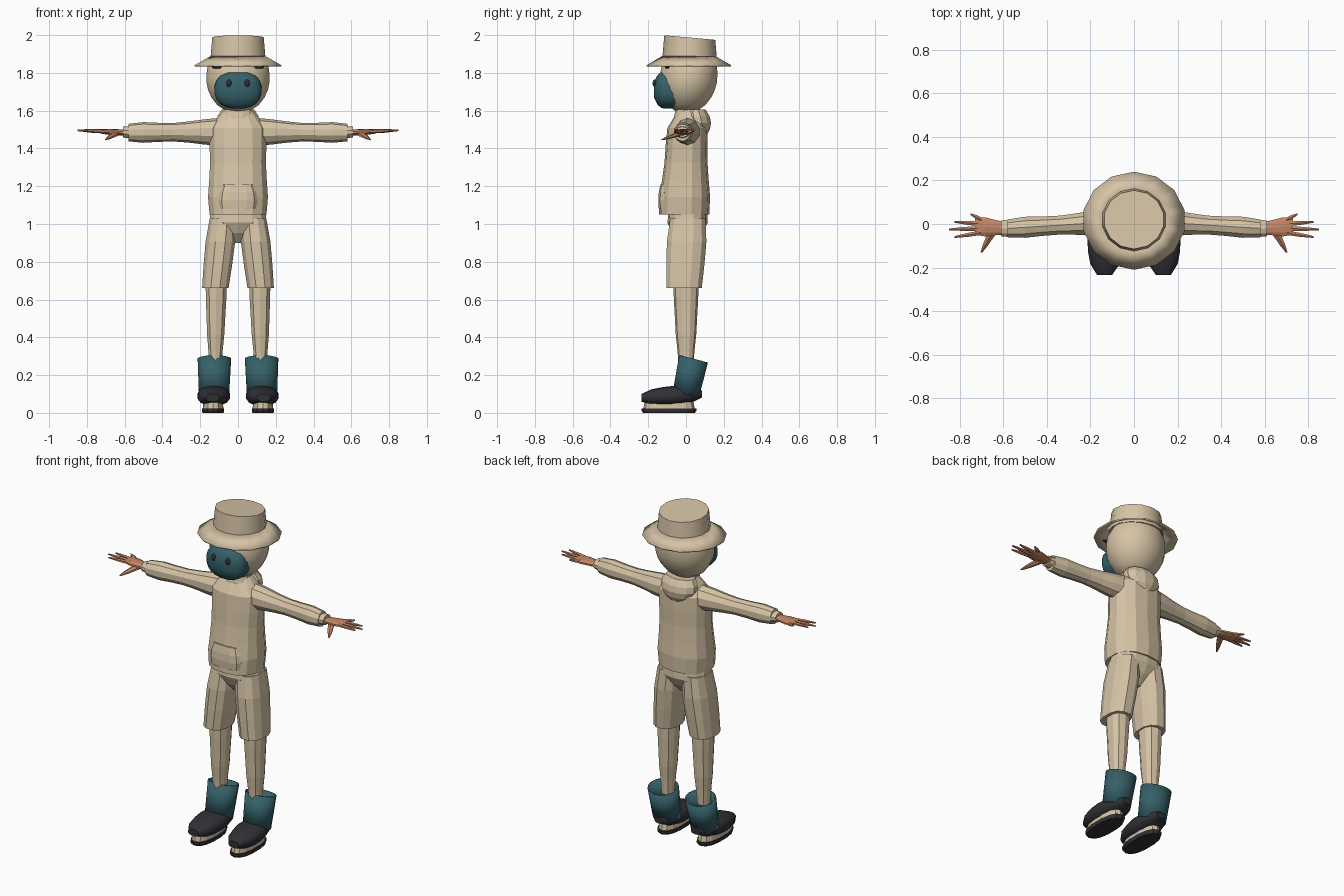
import bpy
import bmesh
from math import cos, sin, tau, sqrt, copysign, radians
from mathutils import Vector

cube = bpy.data.objects.get("Cube")
if cube:
    bpy.data.objects.remove(cube, do_unlink=True)


def material(name, red, green, blue):
    mat = bpy.data.materials.new(name)
    mat.use_nodes = True
    mat.diffuse_color = (red, green, blue, 1)
    shader = mat.node_tree.nodes["Principled BSDF"]
    shader.inputs["Base Color"].default_value = mat.diffuse_color
    return mat


beige = material("beige cloth", 0.67, 0.55, 0.38)
teal = material("dark teal", 0.035, 0.12, 0.14)
charcoal = material("charcoal", 0.03, 0.03, 0.036)
skin = material("tan skin", 0.55, 0.24, 0.13)


def superellipse(angle, power):
    """Unit point on a circle that squares off as the power grows."""
    return [copysign(abs(value) ** (2 / power), value)
            for value in (cos(angle), sin(angle))]


def loft(name, mat, start, end, size, profile, axis="z", sides=12, power=2.4,
         slim=0, slope=0, hollow=False, mirror=False, smooth=False):
    """Run a cross-section from start to end, scaled by evenly spaced profile factors."""
    start, end = Vector(start), Vector(end)
    across = ["xyz".index(letter) for letter in "xyz" if letter != axis]
    bm = bmesh.new()
    rings = []
    for step, factor in enumerate(profile):
        along = step / (len(profile) - 1)
        ring = []
        for corner in range(sides):
            a, b = superellipse(tau * (corner + 0.5) / sides, power)
            point = start.lerp(end, along)
            depth = b * size[1] * factor * (1 - slim * along)
            point[across[0]] += a * size[0] * factor
            point[across[1]] += depth
            point.z += slope * depth
            ring.append(bm.verts.new(point))
        rings.append(ring)
    for lower, upper in zip(rings, rings[1:]):
        for i in range(sides):
            bm.faces.new((lower[i - 1], lower[i], upper[i], upper[i - 1]))
    if not hollow:
        bm.faces.new(rings[0])
        bm.faces.new(rings[-1])
    bmesh.ops.recalc_face_normals(bm, faces=bm.faces)
    mesh = bpy.data.meshes.new(name)
    bm.to_mesh(mesh)
    bm.free()
    mesh.materials.append(mat)
    part = bpy.data.objects.new(name, mesh)
    bpy.context.collection.objects.link(part)
    if hollow:
        part.modifiers.new("Solidify", "SOLIDIFY").thickness = 0.008
    if mirror:
        part.modifiers.new("Mirror", "MIRROR").use_mirror_merge = False
    if smooth:
        bpy.ops.object.select_all(action="DESELECT")
        part.select_set(True)
        bpy.context.view_layer.objects.active = part
        bpy.ops.object.shade_smooth_by_angle(angle=radians(45))


def bead(name, mat, centre, radii):
    """Mirrored pair of small ellipsoids."""
    reach = Vector((0, 0, radii[2]))
    factors = [sqrt(1 - (k / 4.1) ** 2) for k in range(-4, 5)]
    loft(name, mat, Vector(centre) - reach, Vector(centre) + reach, radii, factors,
         power=2, mirror=True, smooth=True)


# Hat: flared brim and crown with a sloping top
loft("hat_brim", beige, start=(0, 0.015, 1.84), end=(0, 0.015, 1.89),
     size=(0.237, 0.225), profile=(1, 0.62), sides=14, power=2, hollow=True, smooth=True)
loft("hat_crown", beige, start=(0, 0.02, 1.87), end=(0, 0.02, 1.987),
     size=(0.15, 0.145), profile=(1, 0.93), sides=14, power=2, slope=-0.09, smooth=True)

# Head with face covering, nostrils and eyes
loft("head", beige, start=(0, 0, 1.59), end=(0, 0.02, 1.87), size=(0.169, 0.154),
     profile=(0.3, 0.66, 0.84, 0.95, 1, 1, 0.97, 0.85), sides=20, power=2, smooth=True)
loft("face_mask", teal, start=(0, -0.05, 1.71), end=(0, -0.17, 1.71), size=(0.125, 0.1),
     profile=(1, 1, 1, 1, 0.97, 0.8, 0.4), axis="y", sides=20, smooth=True)
bead("nostrils", charcoal, centre=(0.048, -0.165, 1.745), radii=(0.014, 0.012, 0.02))
bead("eyes", charcoal, centre=(0.11, -0.1, 1.83), radii=(0.03, 0.012, 0.008))
loft("neck", beige, start=(0, 0, 1.5), end=(0, 0, 1.64), size=(0.085, 0.065),
     profile=(1, 1, 0.75))

# Hooded sweater: body, pouch pocket and hood lying on the back
loft("sweater_body", beige, start=(0, -0.01, 1.05), end=(0, 0.01, 1.6), size=(0.162, 0.14),
     profile=(0.95, 1, 0.96, 0.93, 0.95, 0.95, 0.5), sides=14, slim=0.25)
loft("pouch_pocket", beige, start=(0, -0.09, 1.08), end=(0, -0.09, 1.21),
     size=(0.105, 0.058), profile=(0.95, 1, 0.95, 0.8), power=3.5)
loft("hood", beige, start=(0, 0.08, 1.465), end=(0, 0.05, 1.605), size=(0.113, 0.07),
     profile=(0.4, 0.8, 1, 1, 0.8), power=2)

# Sleeves with narrow cuffs
loft("sleeves", beige, start=(0.1, 0.01, 1.488), end=(0.58, -0.02, 1.484),
     size=(0.065, 0.07), profile=(1.05, 0.95, 0.8, 0.7, 0.72, 0.78, 0.66),
     axis="x", sides=10, power=2, mirror=True)
loft("cuffs", beige, start=(0.57, -0.02, 1.486), end=(0.61, -0.02, 1.487),
     size=(0.042, 0.032), profile=(1, 0.9), axis="x", sides=10, power=2, mirror=True)

# Hands: palm, fanned fingers and thumb
loft("palms", skin, start=(0.59, -0.02, 1.484), end=(0.73, -0.01, 1.49),
     size=(0.046, 0.024), profile=(0.65, 0.8, 1, 0.9), axis="x", sides=10, slim=0.5,
     power=2, mirror=True)
for k, finger in enumerate(("little", "ring", "middle", "index")):
    tip = (0.85 - 0.025 * (k - 2) ** 2, 0.045 - 0.035 * k, 1.496)
    loft(finger + "_fingers", skin, start=(0.7, 0.02 - 0.02 * k, 1.49), end=tip,
         size=(0.012, 0.011), profile=(1, 0.9, 0.4), axis="x", sides=6, power=2, mirror=True)
loft("thumbs", skin, start=(0.645, -0.03, 1.48), end=(0.7, -0.13, 1.446),
     size=(0.025, 0.015), profile=(1, 0.8, 0.6, 0.2), axis="y", sides=6, power=2, mirror=True)

# Shorts
loft("shorts_hips", beige, start=(0, 0.005, 0.9), end=(0, 0.01, 1.06), size=(0.155, 0.107),
     profile=(0.3, 0.75, 1, 0.96), sides=14)
loft("shorts_legs", beige, start=(0.12, -0.01, 0.66), end=(0.08, 0.01, 1.03),
     size=(0.072, 0.096), profile=(1, 1.08, 1.12, 1), mirror=True)

# Lower legs
loft("legs", beige, start=(0.12, 0, 0.24), end=(0.115, 0, 0.68), size=(0.056, 0.064),
     profile=(0.6, 0.7, 0.85, 0.92, 1, 1.05), sides=10, mirror=True)

# Boots: open tilted shaft, rounded shoe, midsole and sole
loft("boot_shafts", teal, start=(0.127, 0, 0.1), end=(0.125, 0.04, 0.286),
     size=(0.086, 0.074), profile=(0.95, 1.05), sides=16, power=2, slope=-0.25,
     hollow=True, mirror=True, smooth=True)
loft("shoes", charcoal, start=(0.135, -0.235, 0.08), end=(0.122, 0.085, 0.1),
     size=(0.087, 0.052), profile=(0.4, 0.8, 0.94, 1, 0.95, 0.8, 0.35),
     axis="y", sides=14, mirror=True, smooth=True)
loft("midsoles", beige, start=(0.132, -0.09, 0.02), end=(0.132, -0.09, 0.06),
     size=(0.056, 0.136), profile=(1, 0.95), sides=14, mirror=True)
loft("soles", charcoal, start=(0.132, -0.09, 0), end=(0.132, -0.09, 0.024),
     size=(0.06, 0.145), profile=(0.95, 1, 1), sides=14, mirror=True)
